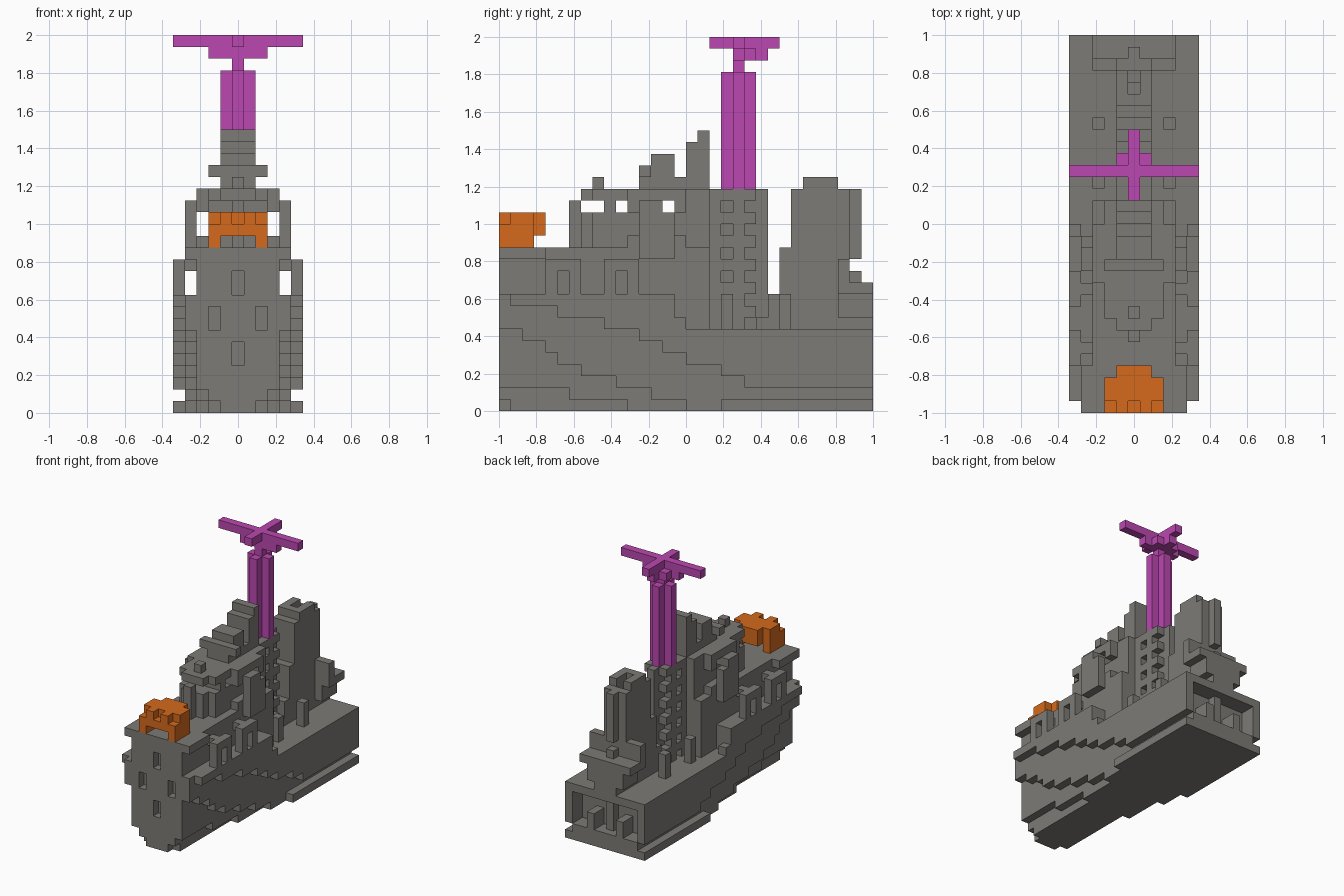
import bpy
import bmesh
from itertools import product

UNIT = 2 / 32          # edge of one cube
DEPTH = 32             # cubes along y

if "Cube" in bpy.data.objects:
    bpy.data.objects.remove(bpy.data.objects["Cube"])


def make_material(name, colour):
    mat = bpy.data.materials.new(name)
    mat.use_nodes = True
    mat.diffuse_color = (*colour, 1)
    mat.node_tree.nodes["Principled BSDF"].inputs["Base Color"].default_value = (*colour, 1)
    return mat


grey = make_material("warm_grey", (0.205, 0.197, 0.18))
magenta = make_material("magenta", (0.5, 0.064, 0.44))
orange = make_material("orange", (0.66, 0.143, 0.012))


def cells(x, y, z):
    """Cubes in inclusive ranges, mirrored left and right; x counts from the centre."""
    ranges = [(r, r) if isinstance(r, int) else r for r in (x, y, z)]
    found = product(*(range(low, high + 1) for low, high in ranges))
    return {(side * i, j, k) for i, j, k in found for side in (-1, 1)}


def slab(half, y, z):
    """A block centred on x = 0 reaching the given cube on both sides."""
    return cells((0, half), y, z)


def build(name, solid, mat):
    """Skin a set of cubes with its outer faces only."""
    bm = bmesh.new()
    corners = {}

    def vert(p):
        if p not in corners:
            corners[p] = bm.verts.new(((p[0] - 0.5) * UNIT,
                                       (p[1] - DEPTH / 2) * UNIT, p[2] * UNIT))
        return corners[p]

    for cell in sorted(solid):
        for axis, step in product(range(3), (0, 1)):
            near = list(cell)
            near[axis] += 2 * step - 1
            if tuple(near) in solid:
                continue
            loop = []
            for a, b in ((0, 0), (1, 0), (1, 1), (0, 1)):
                p = list(cell)
                p[axis] += step
                p[(axis + 1) % 3] += a
                p[(axis + 2) % 3] += b
                loop.append(vert(tuple(p)))
            bm.faces.new(loop if step else loop[::-1])
    mesh = bpy.data.meshes.new(name)
    bm.to_mesh(mesh)
    bm.free()
    mesh.materials.append(mat)
    obj = bpy.data.objects.new(name, mesh)
    bpy.context.collection.objects.link(obj)
    return obj


AFT = DEPTH - 1

# Hull core with a tapering keel
hull = slab(3, y=(0, AFT), z=(2, 6)) | slab(3, y=(0, 15), z=(7, 9))
hull |= slab(2, y=(0, 5), z=1) | slab(3, y=(6, AFT), z=1)
for half, start in ((1, 0), (2, 1), (3, 11), (4, 16), (5, 19)):
    hull |= slab(half, y=(start, AFT), z=0)

# Two stepped layers of side plating, each layer starting further forward
for level, start in enumerate((13, 10, 7, 5, 4, 2, 0, 0, 0), start=1):
    hull |= cells(x=4, y=(start, AFT if level < 7 else 14), z=level)
for level, start in enumerate((21, 19, 16, 14, 12, 9, 5, 1), start=2):
    end = AFT if level < 7 else 15 if level == 7 else 14
    hull |= cells(x=5, y=(start, end), z=level)

# Portholes in the bow and the recess in the stern
hull -= cells(x=2, y=0, z=(7, 8)) | cells(x=0, y=0, z=(4, 5))
hull -= slab(4, y=(30, AFT), z=(2, 5))
hull |= cells(x=2, y=(30, AFT), z=(2, 3)) | cells(x=0, y=30, z=(2, 5))
build("hull", hull, grey)

# Forecastle with its deck
fore = slab(3, y=(0, 14), z=(10, 13)) | cells(x=4, y=(0, 3), z=13)
fore -= cells(x=0, y=0, z=(10, 11))
build("forecastle", fore, grey)

# Side arches tied to the forecastle
arches = set()
for start in (4, 9):
    arches |= cells(x=5, y=(start, start + 2), z=(10, 12))
    arches -= cells(x=5, y=start + 1, z=(10, 11))
    arches |= cells(x=4, y=start + 1, z=12)
build("side_arches", arches, grey)

# Bridge: rounded core, side galleries, open gallery level and roof
bridge = cells(x=0, y=6, z=(14, 17)) | slab(1, y=7, z=(14, 18))
bridge |= slab(2, y=(8, 15), z=(14, 18)) | slab(3, y=(11, 15), z=14)
bridge |= cells(x=4, y=(12, 14), z=(13, 17)) | cells(x=3, y=(11, 15), z=(17, 18))
bridge |= slab(3, y=(15, 17), z=(7, 13)) | slab(2, y=(16, 17), z=(14, 18))
for gap in (7, 8, 10, 14):
    bridge -= slab(4, y=gap, z=17)
bridge |= cells(x=0, y=8, z=19)
build("bridge", bridge, grey)

# Stepped lookout rising toward the funnel
lookout = slab(1, y=(12, 17), z=19) | slab(2, y=12, z=20)
lookout |= slab(1, y=(13, 14), z=(20, 21))
lookout |= slab(1, y=16, z=(20, 22)) | slab(1, y=17, z=(20, 23))
build("lookout", lookout, grey)


def column(z):
    """A column with a plus-shaped plan."""
    return slab(1, y=20, z=z) | cells(x=0, y=(19, 21), z=z)


# Funnel base with rungs in its corners
base = column(z=(7, 18)) | slab(1, y=18, z=(7, 18)) | cells(x=0, y=22, z=(7, 18))
for level in range(8, 19, 2):
    base |= cells(x=1, y=19, z=level) | cells(x=1, y=21, z=level)
base |= slab(1, y=23, z=(7, 9)) | slab(1, y=22, z=7)
build("funnel_base", base, grey)
build("deck_posts", cells(x=3, y=19, z=(7, 9)) | cells(x=3, y=24, z=(7, 9)), grey)

# Rear tower with a hollow top, a low step in front and a fin behind
tower = slab(1, y=24, z=(7, 13)) | slab(1, y=(25, 29), z=(7, 18))
tower |= slab(1, y=(26, 28), z=19) | cells(x=0, y=30, z=(13, 18))
tower -= cells(x=0, y=27, z=(18, 19)) | cells(x=0, y=28, z=(17, 19))
build("rear_tower", tower, grey)

# Stern platform, stepped down aft, over a narrowing support
stern = slab(3, y=(29, AFT), z=10) | cells(x=0, y=30, z=11)
stern |= cells(x=(2, 3), y=29, z=(11, 12))
stern |= slab(2, y=(29, AFT), z=(8, 9)) | slab(1, y=(30, AFT), z=7)
build("stern_platform", stern, grey)

# Coloured funnel
build("funnel", column(z=(19, 28)), magenta)

# Rotor-like cross on a short stem
cross = cells(x=0, y=20, z=29) | slab(2, y=20, z=30) | slab(1, y=21, z=30)
cross |= cells(x=0, y=22, z=30)
cross |= slab(5, y=20, z=31) | cells(x=0, y=(18, 23), z=31)
build("top_cross", cross, magenta)

# Bow ornament on two side legs, with teeth along its front edge
ornament = slab(2, y=(0, 2), z=(15, 16)) | slab(1, y=3, z=(15, 16))
ornament |= cells(x=2, y=(0, 2), z=14)
ornament -= cells(x=0, y=0, z=16) | cells(x=2, y=0, z=16)
build("bow_ornament", ornament, orange)
